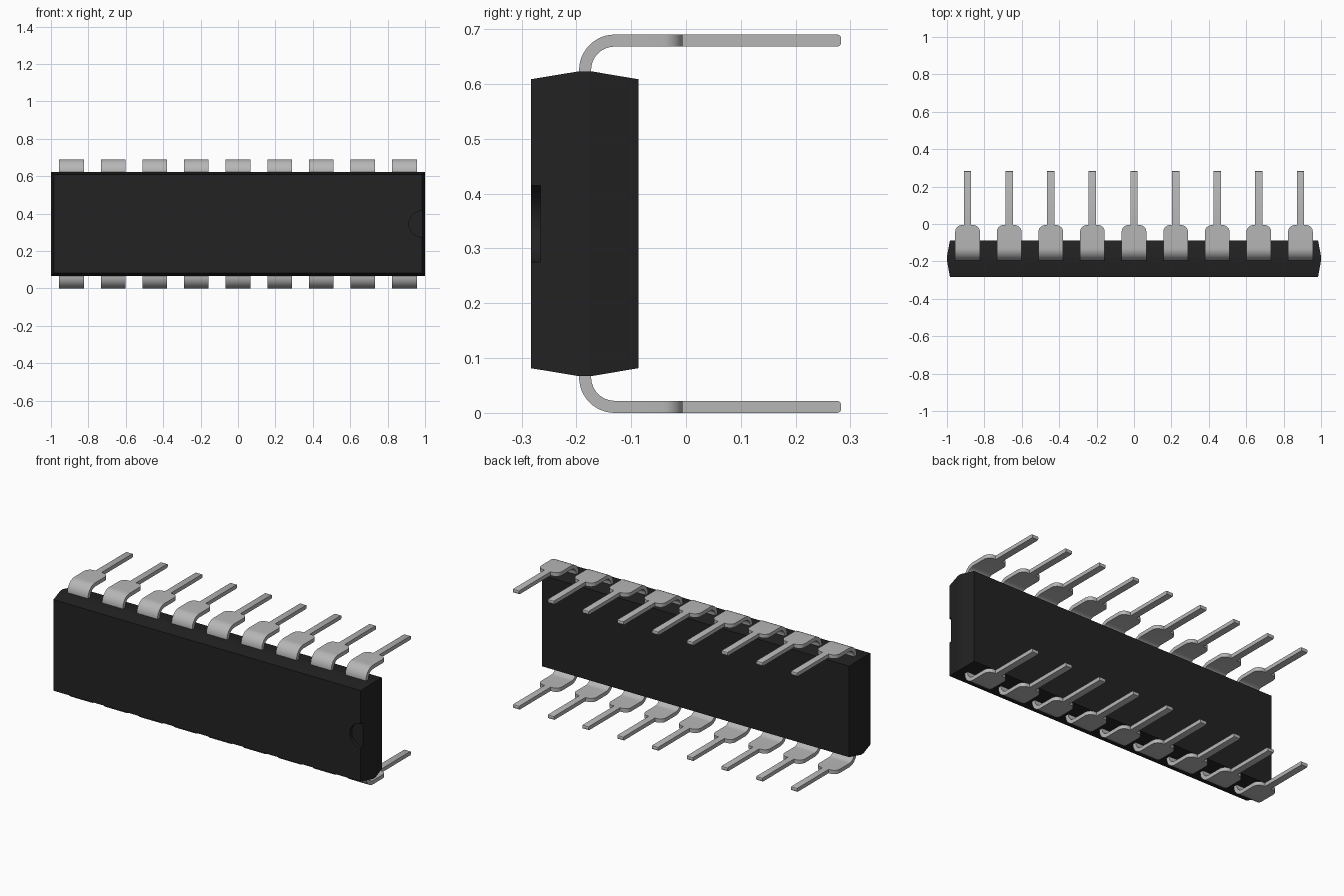
import bpy, bmesh, math
from mathutils import Matrix

cube = bpy.data.objects.get("Cube")
if cube:
    bpy.data.objects.remove(cube, do_unlink=True)

MID_Z = 0.345      # height of the horizontal symmetry plane
SEAM_Y = -0.184    # depth of the lead plane inside the body
T = 0.011          # half thickness of the lead metal


def material(name, rgb, rough):
    m = bpy.data.materials.new(name)
    m.use_nodes = True
    m.diffuse_color = (*rgb, 1)
    b = m.node_tree.nodes["Principled BSDF"]
    b.inputs["Base Color"].default_value = (*rgb, 1)
    b.inputs["Roughness"].default_value = rough
    return m


def make_object(name, bm, mat):
    bmesh.ops.recalc_face_normals(bm, faces=bm.faces)
    me = bpy.data.meshes.new(name)
    bm.to_mesh(me)
    bm.free()
    me.materials.append(mat)
    ob = bpy.data.objects.new(name, me)
    bpy.context.collection.objects.link(ob)
    return ob


def loft(rings):
    """Closed solid through a list of four-cornered rings."""
    bm = bmesh.new()
    vs = [[bm.verts.new(p) for p in r] for r in rings]
    for a, b in zip(vs, vs[1:]):
        for i in range(4):
            j = (i + 1) % 4
            bm.faces.new((a[i], a[j], b[j], b[i]))
    bm.faces.new(vs[0])
    bm.faces.new(vs[-1])
    return bm


def select_only(ob):
    bpy.ops.object.select_all(action='DESELECT')
    ob.select_set(True)
    bpy.context.view_layer.objects.active = ob


black = material("black plastic", (0.016, 0.016, 0.016), 0.6)
metal = material("tinned metal", (0.47, 0.47, 0.47), 0.5)

# Body: block tapering away from a narrow central band
sections = [(-0.283, 0.984, 0.2635), (SEAM_Y - T, 1.0, 0.278),
            (SEAM_Y + T, 1.0, 0.278), (-0.087, 0.984, 0.2635)]
body = make_object("body", loft(
    [[(-x, y, MID_Z - z), (x, y, MID_Z - z), (x, y, MID_Z + z), (-x, y, MID_Z + z)]
     for y, x, z in sections]), black)

# Round index notch cut into the front at the +x end
bm = bmesh.new()
bmesh.ops.create_cone(bm, cap_ends=True, segments=48, radius1=0.07, radius2=0.07, depth=0.1,
                      matrix=Matrix.Translation((0.984, -0.315, MID_Z))
                      @ Matrix.Rotation(math.pi / 2, 4, 'X'))
cutter = make_object("notch_cutter", bm, black)
cutter.hide_render = True
cut = body.modifiers.new("notch", 'BOOLEAN')
cut.operation = 'DIFFERENCE'
cut.solver = 'EXACT'
cut.object = cutter
select_only(body)
bpy.ops.object.modifier_apply(modifier=cut.name)
bpy.data.objects.remove(cutter, do_unlink=True)
bpy.ops.object.shade_smooth_by_angle(angle=math.radians(10))

# Lead stations: (half width, outer point, inner point), points as (y, z from mid)
WIDE, PIN, R = 0.066, 0.0195, 0.036
top = 0.345
cy, cz = -0.130, top - 0.065            # bend centre
stations = [(WIDE, (SEAM_Y - T, 0.25), (SEAM_Y + T, 0.25))]
for i in range(13):                     # quarter-circle bend
    a = math.radians(90 * i / 12)
    c, s = math.cos(a), math.sin(a)
    stations.append((WIDE, (cy - 0.065 * c, cz + 0.065 * s),
                     (cy - 0.043 * c, cz + 0.043 * s)))


def flat(w, y, chamfer=0.0):
    stations.append((w, (y, top - chamfer), (y, top - 2 * T + chamfer)))


for i in range(9):                      # rounded shoulder
    a = math.radians(90 * i / 8)
    flat(WIDE - R + R * math.cos(a), -0.042 + R * math.sin(a))
flat(PIN, -0.006)                       # narrow pin with eased tip
flat(PIN, 0.276)
flat(PIN, 0.281, 0.002)
flat(PIN, 0.283, 0.006)

lead = make_object("lead_top_1", loft(
    [[(-w, *o), (w, *o), (w, *n), (-w, *n)] for w, o, n in stations]), metal)
select_only(lead)
bpy.ops.object.shade_smooth_by_angle(angle=math.radians(35))

# Nine leads per row; the lower row is the same lead turned over
for row, turn in (("top", 0.0), ("bottom", math.pi)):
    for i in range(9):
        if row == "top" and i == 0:
            ob = lead
        else:
            ob = bpy.data.objects.new(f"lead_{row}_{i + 1}", lead.data)
            bpy.context.collection.objects.link(ob)
        ob.location = ((i - 4) * 0.2225, 0, MID_Z)
        ob.rotation_euler = (0, turn, 0)
